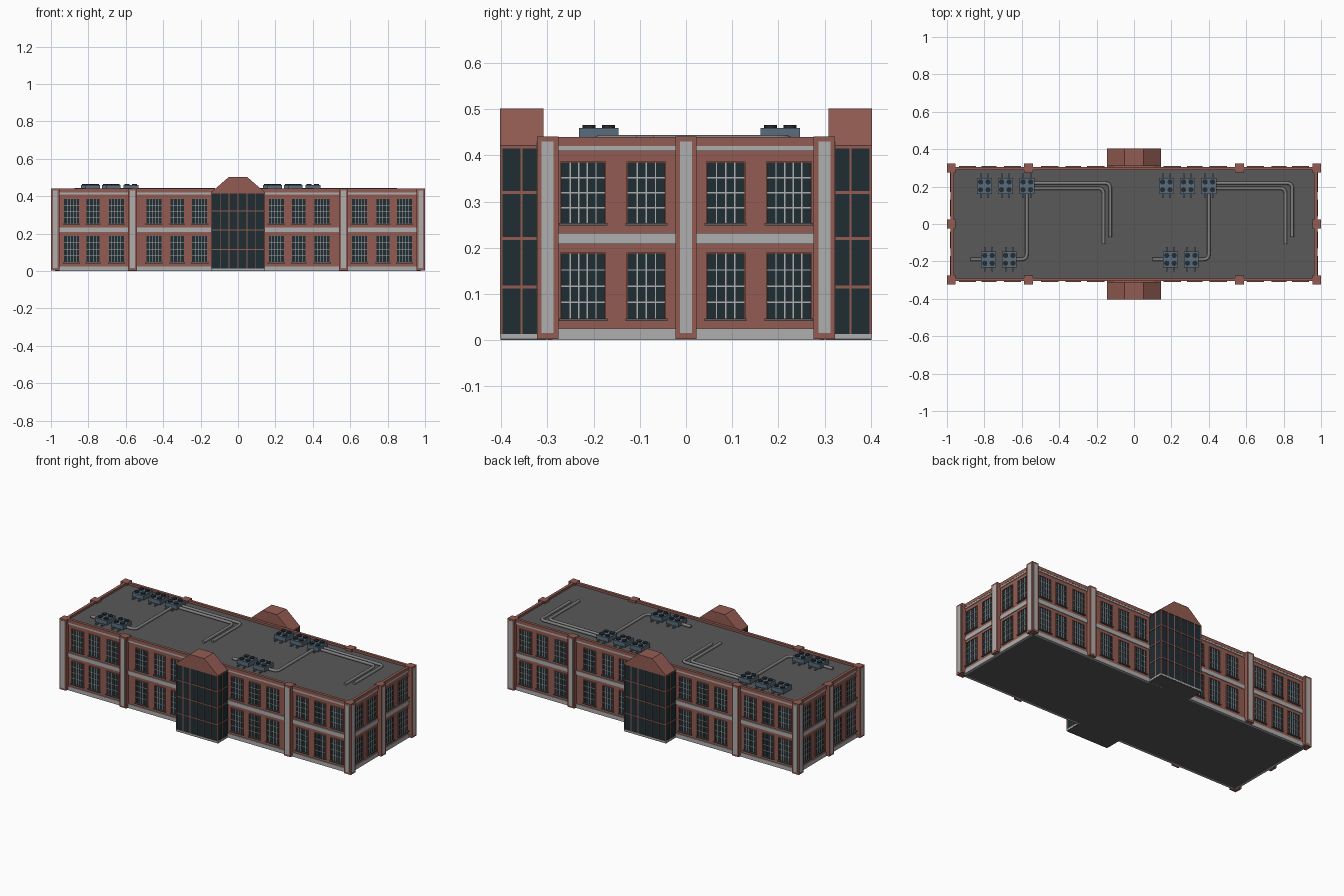
import bpy, bmesh, math
from mathutils import Matrix, Vector

if "Cube" in bpy.data.objects:
    bpy.data.objects.remove(bpy.data.objects["Cube"])


def material(name, rgb):
    m = bpy.data.materials.new(name)
    m.diffuse_color = (*rgb, 1)
    m.use_nodes = True
    m.node_tree.nodes["Principled BSDF"].inputs["Base Color"].default_value = m.diffuse_color
    return m


BRICK = material("brick", (0.29, 0.108, 0.085))
GLASS = material("dark glass", (0.014, 0.026, 0.032))
STONE = material("light stone", (0.43, 0.43, 0.43))
ROOF = material("roof grey", (0.1, 0.1, 0.1))
SILL = material("sill grey", (0.12, 0.11, 0.11))
STEEL = material("blue steel", (0.1, 0.15, 0.2))
FAN = material("fan dark", (0.02, 0.025, 0.03))
PIPE = material("pipe grey", (0.22, 0.22, 0.22))


class Part:
    """Collects boxes and cylinders into one named object."""

    def __init__(self, name, mat):
        self.name, self.mat, self.bm = name, mat, bmesh.new()

    def box(self, x0, x1, y0, y1, z0, z1, m=Matrix()):
        c = Vector(((x0 + x1) / 2, (y0 + y1) / 2, (z0 + z1) / 2))
        s = Matrix.Diagonal((x1 - x0, y1 - y0, z1 - z0, 1))
        bmesh.ops.create_cube(self.bm, size=1, matrix=m @ Matrix.Translation(c) @ s)

    def disc(self, x, y, z, r, h):
        bmesh.ops.create_cone(self.bm, cap_ends=True, segments=12, radius1=r, radius2=r,
                              depth=h, matrix=Matrix.Translation((x, y, z)))

    def done(self):
        me = bpy.data.meshes.new(self.name)
        self.bm.to_mesh(me)
        self.bm.free()
        me.materials.append(self.mat)
        bpy.context.collection.objects.link(bpy.data.objects.new(self.name, me))


walls = Part("brick_walls", BRICK)
pilasters = Part("pilasters", BRICK)
strips = Part("pilaster_strips", STONE)
bands = Part("stone_bands", STONE)
frames = Part("window_frames", BRICK)
panes = Part("window_glass", GLASS)
bars = Part("window_bars", STONE)
sills = Part("window_sills", SILL)
roof = Part("roof_and_floor", ROOF)
bay_glass = Part("entrance_glass", GLASS)
bay_bars = Part("entrance_mullions", BRICK)
bay_base = Part("entrance_base", STONE)

# Main block, parapet, roof and floor
walls.box(-.975, .975, -.30, .30, .002, .42)
for s in (-1, 1):
    walls.box(-.98, .98, *sorted((s * .288, s * .305)), .42, .44)
    walls.box(*sorted((s * .963, s * .98)), -.289, .289, .42, .44)
roof.box(-.97, .97, -.295, .295, .41, .427)
roof.box(-.974, .974, -.299, .299, 0, .01)


def window(m, d, u, z0, z1, w, cols):
    """Window on a facade: u along the wall, d is the wall distance."""
    a, b = u - w / 2, u + w / 2
    t = .003
    panes.box(a, b, -d - .001, -d + .01, z0, z1, m)
    for x0, x1, y0, y1 in ((a - t, a, z0, z1 + t), (b, b + t, z0, z1 + t), (a, b, z1, z1 + t)):
        frames.box(x0, x1, -d - .005, -d + .005, y0, y1, m)
    sills.box(a - .006, b + .006, -d - .009, -d + .005, z0 - .006, z0, m)
    for i in range(1, cols):
        x = a + w * i / cols
        bars.box(x - .0014, x + .0014, -d - .003, -d, z0, z1, m)
    for i in range(1, 4):
        z = z0 + (z1 - z0) * i / 4
        bars.box(a, b, -d - .003, -d, z - .0014, z + .0014, m)


def facade(angle, d, half, wins):
    m = Matrix.Rotation(angle, 4, 'Z')
    for z0, z1 in ((0, .025), (.208, .232), (.41, .42)):
        bands.box(-half, half, -d - .004, -d + .01, z0, z1, m)
    for u, w, cols in wins:
        window(m, d, u, .047, .187, w, cols)
        window(m, d, u, .254, .384, w, cols)


front = [(s * u, w, c) for s in (-1, 1) for u, w, c in
         ((.205, .08, 5), (.325, .07, 4), (.45, .08, 5), (.65, .08, 5), (.775, .07, 4), (.89, .08, 5))]
side = [(s * u, w, c) for s in (-1, 1) for u, w, c in ((.086, .079, 4), (.223, .093, 5))]
for k in range(2):
    facade(k * math.pi, .30, .96, front)
    facade(k * math.pi + math.pi / 2, .975, .29, side)


# Pilasters with stone strips on their outer faces
def strip(angle, u, d):
    strips.box(u - .013, u + .013, -d, -d + .006, .015, .43, Matrix.Rotation(angle, 4, 'Z'))


for sx in (-1, 1):
    ax = sx * math.pi / 2
    pilasters.box(*sorted((sx * .954, sx * 1.0)), -.023, .023, .003, .441)
    strip(ax, 0, 1.001)
    for sy in (-1, 1):
        ay = 0 if sy < 0 else math.pi
        for x in (.977, .564):
            pilasters.box(sx * x - .023, sx * x + .023, *sorted((sy * .276, sy * .323)), .003, .441)
            strip(ay, sx * x, .324)
        strip(ax, sy * .2995, 1.001)

# Entrance bays with glass grid, front and back
for k in range(2):
    m = Matrix.Rotation(k * math.pi, 4, 'Z')
    bay_glass.box(-.142, .142, -.40, -.29, .01, .42, m)
    bay_base.box(-.145, .145, -.403, -.29, .004, .013, m)
    roof.box(-.144, .144, -.402, -.29, 0, .005, m)
    for i in range(7):
        x = -.1425 + i * .0475
        bay_bars.box(x - .0025, x + .0025, -.403, -.397, .013, .42, m)
    for z in (.115, .22, .32, .418):
        bay_bars.box(-.145, .145, -.403, -.30, z - .003, z + .003, m)
    for s in (-1, 1):
        for y in (-.4005, -.356):
            bay_bars.box(*sorted((s * .139, s * .145)), y - .0025, y + .0025, .013, .42, m)
    # Sloped brick cap from a trapezoid profile
    prof = ((-.145, .42), (.145, .42), (.05, .502), (-.05, .502))
    f = walls.bm.faces.new([walls.bm.verts.new(m @ Vector((x, -.403, z))) for x, z in prof])
    ext = bmesh.ops.extrude_face_region(walls.bm, geom=[f], use_keep_orig=True)
    vs = [v for v in ext["geom"] if isinstance(v, bmesh.types.BMVert)]
    bmesh.ops.translate(walls.bm, verts=vs, vec=m.to_3x3() @ Vector((0, .094, 0)))
bmesh.ops.recalc_face_normals(walls.bm, faces=walls.bm.faces)

for p in (walls, pilasters, strips, bands, frames, panes, bars, sills, roof, bay_glass, bay_bars, bay_base):
    p.done()

# Rooftop cooling units with four fans and support rails
units = Part("cooling_units", STEEL)
fans = Part("cooling_fans", FAN)
rails = Part("unit_rails", STEEL)
for ox in (0, .973):
    for x, y in ((-.80, .204), (-.688, .204), (-.573, .204), (-.778, -.189), (-.667, -.189)):
        x += ox
        units.box(x - .04, x + .04, y - .043, y + .043, .432, .459)
        for sx in (-1, 1):
            rails.box(x + sx * .02 - .004, x + sx * .02 + .004, y - .065, y + .065, .427, .436)
            for sy in (-1, 1):
                fans.disc(x + sx * .02, y + sy * .021, .462, .014, .008)
for p in (units, fans, rails):
    p.done()


# Roof pipes: bevelled curves with rounded elbows
def pipe(name, pts, r=.03):
    path = [Vector(pts[0])]
    for a, b, c in zip(pts, pts[1:], pts[2:]):
        a, b, c = Vector(a), Vector(b), Vector(c)
        p, q = b + (a - b).normalized() * r, b + (c - b).normalized() * r
        for i in range(6):
            t = i / 5
            path.append(p * (1 - t) ** 2 + b * 2 * t * (1 - t) + q * t * t)
    path.append(Vector(pts[-1]))
    cu = bpy.data.curves.new(name, 'CURVE')
    cu.dimensions = '3D'
    cu.bevel_depth, cu.bevel_resolution, cu.use_fill_caps = .009, 2, True
    sp = cu.splines.new('POLY')
    sp.points.add(len(path) - 1)
    for pt, v in zip(sp.points, path):
        pt.co = (v.x, v.y, .435, 1)
    cu.materials.append(PIPE)
    bpy.context.collection.objects.link(bpy.data.objects.new(name, cu))


for ox in (0, .973):
    pipe("outer_pipe", [(ox - .54, .219, 0), (ox - .127, .219, 0), (ox - .127, -.07, 0)])
    pipe("inner_pipe", [(ox - .54, .191, 0), (ox - .163, .191, 0), (ox - .163, -.107, 0)])
    pipe("linking_pipe", [(ox - .573, .17, 0), (ox - .573, -.189, 0), (ox - .64, -.189, 0)])
    pipe("pipe_stub", [(ox - .875, -.189, 0), (ox - .81, -.189, 0)])
